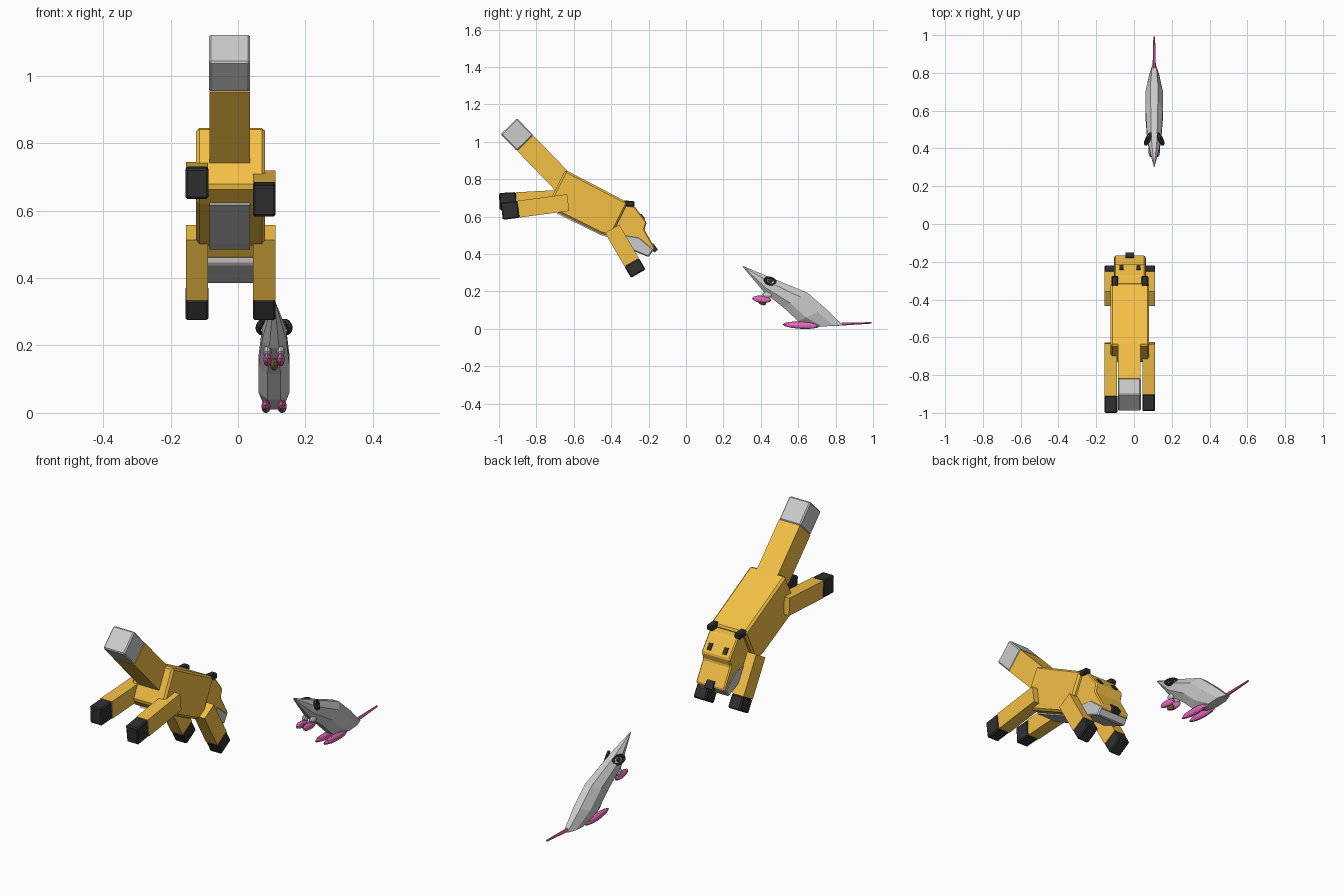
import bpy, bmesh, math
from mathutils import Vector

if "Cube" in bpy.data.objects:
    bpy.data.objects.remove(bpy.data.objects["Cube"])

CX = -0.022   # fox centre line
MX = 0.107    # mouse centre line


def material(name, rgb):
    m = bpy.data.materials.new(name)
    m.diffuse_color = (*rgb, 1)
    m.use_nodes = True
    m.node_tree.nodes["Principled BSDF"].inputs["Base Color"].default_value = m.diffuse_color
    return m


ORANGE = material("orange_fur", (0.9, 0.53, 0.06))
BLACK = material("black_fur", (0.03, 0.03, 0.03))
PINK = material("pink_skin", (0.8, 0.15, 0.5))
BROWN = material("brown_seed", (0.25, 0.15, 0.05))


def finish(name, bm, mat=None, bevel=0):
    bmesh.ops.recalc_face_normals(bm, faces=bm.faces)
    me = bpy.data.meshes.new(name)
    bm.to_mesh(me)
    bm.free()
    ob = bpy.data.objects.new(name, me)
    bpy.context.collection.objects.link(ob)
    if mat:
        me.materials.append(mat)
    if bevel:
        mod = ob.modifiers.new("chamfer", 'BEVEL')
        mod.width, mod.segments = bevel, 1
    return ob


def prism(name, profile, x, width, mat=None, bevel=0):
    """Extrude a (y, z) outline across x."""
    bm = bmesh.new()
    f = bm.faces.new([bm.verts.new((x - width / 2, y, z)) for y, z in profile])
    ext = bmesh.ops.extrude_face_region(bm, geom=[f])["geom"]
    bmesh.ops.translate(bm, vec=(width, 0, 0),
                        verts=[v for v in ext if isinstance(v, bmesh.types.BMVert)])
    return finish(name, bm, mat, bevel)


def bar(name, a, b, thick, x, width, mat=None, bevel=0):
    """Box running from a to b in the (y, z) plane."""
    a, b = Vector(a), Vector(b)
    d = (b - a).normalized()
    n = Vector((-d.y, d.x)) * thick / 2
    return prism(name, [a + n, b + n, b - n, a - n], x, width, mat, bevel)


def limb(name, a, b, thick, x, width, tip, tip_mat):
    """Orange bar with a differently coloured tip."""
    a, b = Vector(a), Vector(b)
    mid = b - (b - a).normalized() * tip
    bar(name, a, mid, thick, x, width, ORANGE)
    bar(name + "_tip", mid, b, thick + 0.002, x, width + 0.002, tip_mat, 0.006)


def ball(name, loc, scale, pitch=0, mat=None):
    bm = bmesh.new()
    bmesh.ops.create_uvsphere(bm, u_segments=10, v_segments=6, radius=1)
    ob = finish(name, bm, mat)
    ob.location, ob.scale, ob.rotation_euler = loc, scale, (pitch, 0, 0)
    return ob


def loft(name, rings, sides, x, mat=None):
    """Skin oval rings given as (top yz, bottom yz, half width)."""
    bm = bmesh.new()
    loops = []
    for top, bot, w in rings:
        top, bot = Vector(top), Vector(bot)
        c, r = (top + bot) / 2, (top - bot) / 2
        s = 1 / math.cos(math.pi / sides)
        loop = []
        for i in range(sides):
            t = 2 * math.pi * (i + 0.5) / sides
            p = c + r * math.cos(t) * s
            loop.append(bm.verts.new((x + w * s * math.sin(t), p.x, p.y)))
        loops.append(loop)
    for l0, l1 in zip(loops, loops[1:]):
        for i in range(sides):
            j = (i + 1) % sides
            bm.faces.new((l0[i], l0[j], l1[j], l1[i]))
    bm.faces.new(loops[0])
    bm.faces.new(loops[-1])
    return finish(name, bm, mat)


# Fox torso and pale belly
prism("fox_body", [(-.645, .85), (-.31, .675), (-.40, .495), (-.46, .51),
                   (-.68, .62), (-.735, .67)], CX, .205, ORANGE, .01)
prism("fox_belly", [(-.41, .50), (-.40, .485), (-.46, .503), (-.69, .617), (-.66, .64)], CX - .003, .12)

# Tail with pale tip
limb("fox_tail", (-.62, .745), (-.947, 1.083), .12, CX - .003, .12, .125, None)

# Legs: the hind pair trails behind, the front pair reaches down
limb("hind_leg_left", (-.63, .70), (-.998, .68), .09, CX - .1, .066, .09, BLACK)
limb("hind_leg_right", (-.63, .675), (-.985, .628), .09, CX + .1, .066, .09, BLACK)
for side, s in (("left", -1), ("right", 1)):
    limb("front_leg_" + side, (-.395, .535), (-.255, .295), .088, CX + s * .1, .066, .07, BLACK)

# Head: forehead step, snout, pale jaw and cheeks
prism("fox_head", [(-.34, .665), (-.275, .655), (-.21, .57), (-.222, .53), (-.165, .43),
                   (-.18, .41), (-.34, .46), (-.40, .53)], CX, .164, ORANGE, .006)
prism("fox_jaw", [(-.345, .505), (-.25, .49), (-.172, .425), (-.2, .383), (-.335, .44)],
      CX, .17, None, .006)
bar("fox_nose", (-.185, .45), (-.16, .415), .025, CX, .045, BLACK)
for side, s in (("left", -1), ("right", 1)):
    bar("fox_ear_" + side, (-.335, .672), (-.275, .667), .03, CX + s * .08, .036, BLACK, .006)
    bar("fox_eye_" + side, (-.243, .612), (-.222, .583), .012, CX + s * .045, .022, BLACK)

# Mouse body: pointed snout, humped back, tapering rump
loft("mouse_body", [((.305, .336), (.303, .332), .002),
                    ((.45, .275), (.42, .193), .036),
                    ((.65, .193), (.52, .115), .046),
                    ((.745, .11), (.60, .04), .046),
                    ((.84, .018), (.68, .01), .026)], 8, MX)
loft("mouse_tail", [((.81, .032), (.81, .016), .008), ((.993, .036), (.993, .028), .004)],
     6, MX, PINK)
ball("mouse_seed", (MX, .405, .145), (.012, .026, .016), -.6, BROWN)

for side, s in (("left", -1), ("right", 1)):
    # Ring-shaped ear lying on the side of the head
    bpy.ops.mesh.primitive_torus_add(major_segments=14, minor_segments=6,
                                     major_radius=.026, minor_radius=.008,
                                     location=(MX + s * .033, .45, .255),
                                     rotation=(-.45, s * math.radians(68), 0))
    ear = bpy.context.object
    ear.name = "mouse_ear_" + side
    ear.scale = (.75, 1.15, 1)
    ear.data.materials.append(BLACK)
    ball("mouse_eye_" + side, (MX + s * .032, .45, .255), (.009, .013, .01), 0, BLACK)
    # Front paws, arms and long flat hind feet
    ball("mouse_paw_" + side, (MX + s * .02, .405, .158), (.012, .052, .019), -.1, PINK)
    ball("mouse_arm_" + side, (MX + s * .02, .435, .182), (.013, .028, .017), 0)
    ball("mouse_foot_" + side, (MX + s * .024, .615, .019), (.014, .1, .019), -.05, PINK)
